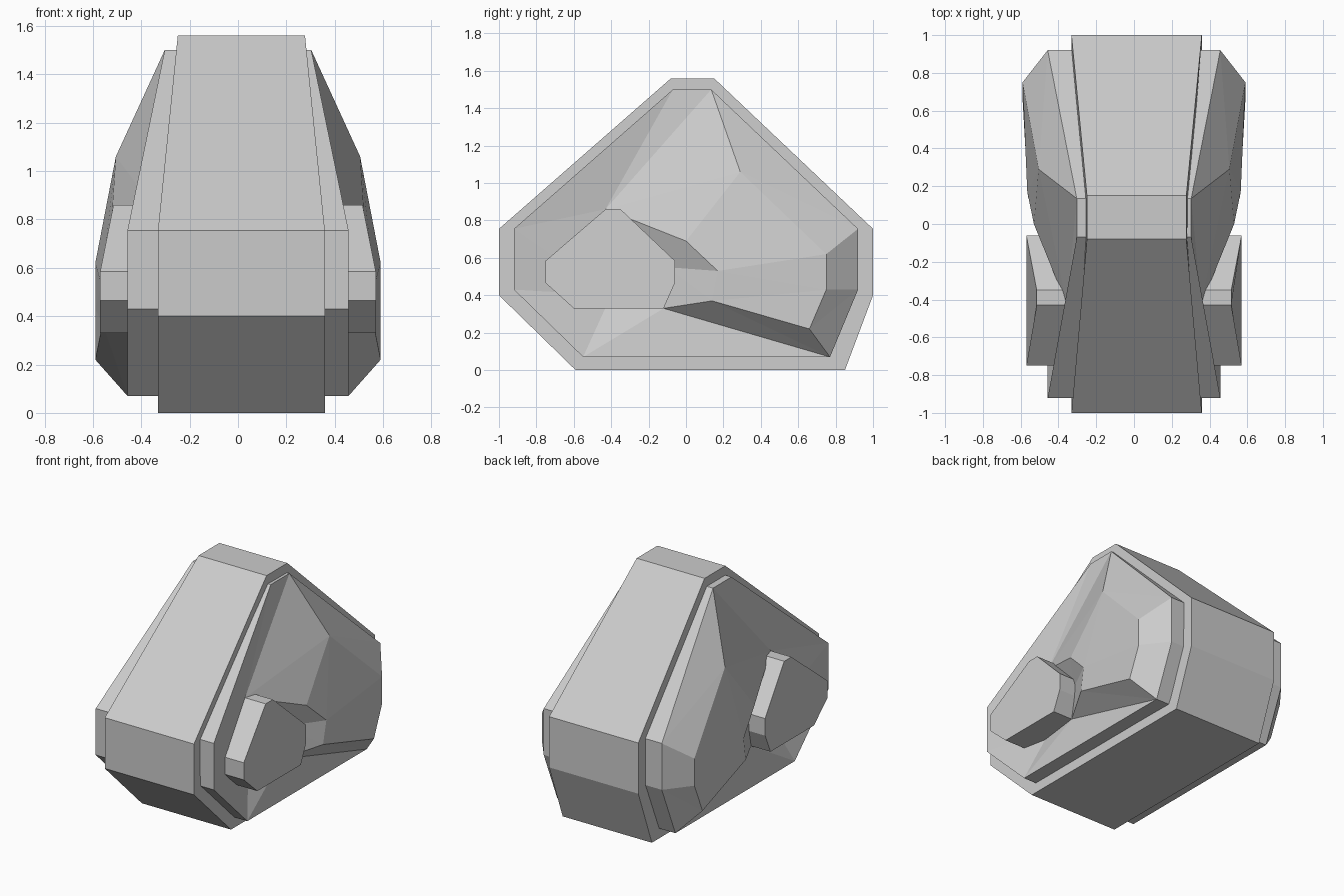
import bpy, bmesh

if "Cube" in bpy.data.objects:
    bpy.data.objects.remove(bpy.data.objects["Cube"])

def finish(name, bm, mirror=True):
    bmesh.ops.recalc_face_normals(bm, faces=bm.faces)
    me = bpy.data.meshes.new(name)
    bm.to_mesh(me)
    bm.free()
    ob = bpy.data.objects.new(name, me)
    bpy.context.collection.objects.link(ob)
    if mirror:
        ob.modifiers.new("Mirror", 'MIRROR').use_axis[0] = True
    return ob

def prism(name, left, right, mirror):
    """Join two matching outlines of (x, y, z) points into a solid."""
    bm = bmesh.new()
    a = [bm.verts.new(p) for p in left]
    b = [bm.verts.new(p) for p in right]
    n = len(a)
    for i in range(n):
        j = (i + 1) % n
        bm.faces.new((a[i], a[j], b[j], b[i]))
    bm.faces.new(a)
    bm.faces.new(b)
    return finish(name, bm, mirror)

# Central band, narrower toward the top
outline = [(-1, .755), (-.08, 1.56), (.15, 1.56), (1, .755),
           (1, .4), (.85, 0), (-.59, 0), (-1, .4)]
def band_x(z, side):
    return .014 + side * (.263 if z > 1 else .345)
prism("center_band", [(band_x(z, -1), y, z) for y, z in outline],
      [(band_x(z, 1), y, z) for y, z in outline], False)

# Side shell: stepped rim, rear bulge and the recess behind the pod, as (y, z, x)
rim = [(-.92, .755, .457), (-.07, 1.5, .303), (.135, 1.5, .303), (.92, .755, .457),
       (.92, .43, .457), (.77, .07, .457), (-.55, .07, .457), (-.92, .43, .457)]
V, A, B, C, D, E, G, M, F, P, H = range(8, 19)
inner = [(-.43, .86, .355), (.29, 1.06, .505), (.75, .62, .59), (.75, .43, .59),
         (.66, .22, .59), (.14, .37, .56), (.17, .53, .565), (0, .69, .53),
         (-.12, .33, .42), (-.1, .55, .42), (-.4, .4, .36)]
faces = [(0, 1, V), (0, V, H, 7), (7, H, 6), (H, F, 6), (F, 5, 6),
         (1, 2, V), (2, A, M, V), (2, 3, B, A), (3, 4, C, B), (4, 5, D, C),
         (5, F, E, D), (A, B, G, M), (B, C, D, E, G),
         (V, M, P), (M, G, P), (G, E, F, P), (V, P, F, H)]
bm = bmesh.new()
v = [bm.verts.new((x, y, z)) for y, z, x in rim + inner]
mid = [bm.verts.new((0, y, z)) for y, z, x in rim]
for f in faces:
    bm.faces.new([v[i] for i in f])
for i in range(8):
    j = (i + 1) % 8
    bm.faces.new((v[i], v[j], mid[j], mid[i]))
bmesh.ops.triangulate(bm, faces=[f for f in bm.faces if len(f.verts) > 3])
finish("side_shell", bm)

# Pods set in the recesses; the outer face leans in at the top
pod = [(-.75, .585), (-.43, .86), (-.35, .86), (-.06, .585),
       (-.06, .465), (-.12, .33), (-.6, .33), (-.75, .465)]
prism("side_pod", [(.33, y, z) for y, z in pod],
      [(.515 if z > .8 else .57, y, z) for y, z in pod], True)
